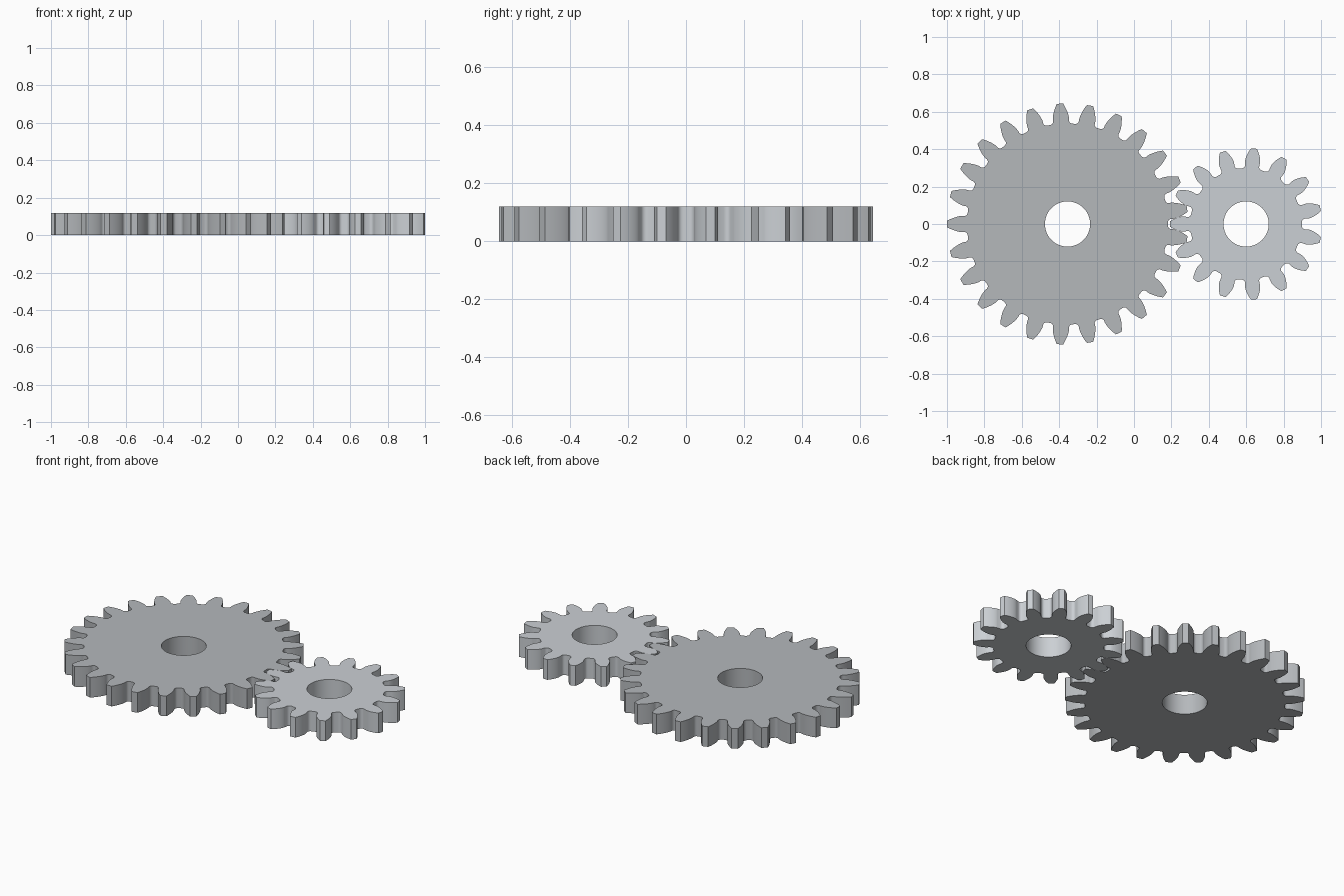
import bpy, bmesh, math

if "Cube" in bpy.data.objects:
    bpy.data.objects.remove(bpy.data.objects["Cube"])

M = 0.04774                 # gear module (pitch diameter / tooth count)
THICK = 2.5 * M
BORE = 2.53 * M
PRESSURE = math.radians(20)


def inv(a):
    return math.tan(a) - a


def half_tooth(n):
    """(radius, angle from tooth centre) from gap middle up to the tip."""
    pitch = n * M / 2
    base, root, tip = pitch * math.cos(PRESSURE), pitch - 1.25 * M, pitch + M
    f = 0.36 * M
    psi = math.pi / (2 * n) + inv(PRESSURE)
    pts = []
    # root fillet running into a radial flank
    for k in range(6):
        t = math.radians(18 * k)
        pts.append((root + f * (1 - math.cos(t)),
                    psi + f / root * (1 - math.sin(t))))
    # involute flank
    for k in range(10):
        r = base + (tip - base) * (k / 9) ** 1.5
        pts.append((r, psi - inv(math.acos(min(1, base / r)))))
    return pts


def gear(name, n, cx, phase, color):
    half = half_tooth(n)
    outer = []
    for i in range(n):
        c = phase + i * math.tau / n
        tooth = [(r, c - a) for r, a in half] + [(half[-1][0], c)]
        tooth += [(r, c + a) for r, a in reversed(half)]
        outer += tooth
    bore = [(BORE, k * math.tau / 64) for k in range(64)]

    bm = bmesh.new()
    caps = [[], []]
    for prof in (outer, bore):
        rings = []
        for z, cap in zip((0, THICK), caps):
            vs = [bm.verts.new((r * math.cos(a), r * math.sin(a), z)) for r, a in prof]
            cap += [bm.edges.new((vs[j - 1], vs[j])) for j in range(len(vs))]
            rings.append(vs)
        lo, hi = rings
        for j in range(len(lo)):
            bm.faces.new((lo[j - 1], lo[j], hi[j], hi[j - 1]))
    # flat top and bottom faces with the bore left open
    for cap, nz in zip(caps, (-1, 1)):
        bmesh.ops.triangle_fill(bm, use_beauty=True, edges=cap, normal=(0, 0, nz))
    bmesh.ops.recalc_face_normals(bm, faces=bm.faces[:])
    me = bpy.data.meshes.new(name)
    bm.to_mesh(me)
    bm.free()

    ob = bpy.data.objects.new(name, me)
    ob.location.x = cx
    bpy.context.collection.objects.link(ob)
    mat = bpy.data.materials.new(name + "_steel")
    mat.diffuse_color = color
    mat.use_nodes = True
    mat.node_tree.nodes["Principled BSDF"].inputs["Base Color"].default_value = mat.diffuse_color
    me.materials.append(mat)
    bpy.ops.object.select_all(action='DESELECT')
    ob.select_set(True)
    bpy.context.view_layer.objects.active = ob
    bpy.ops.object.shade_smooth_by_angle(angle=math.radians(30))


# meshing pair: large wheel has a gap where the pinion has a tooth
left = -1 + 13.5 * M
gear("large_gear", 25, left, math.pi, (0.46, 0.48, 0.50, 1))
gear("pinion_gear", 15, left + 20 * M, math.pi, (0.60, 0.63, 0.66, 1))
